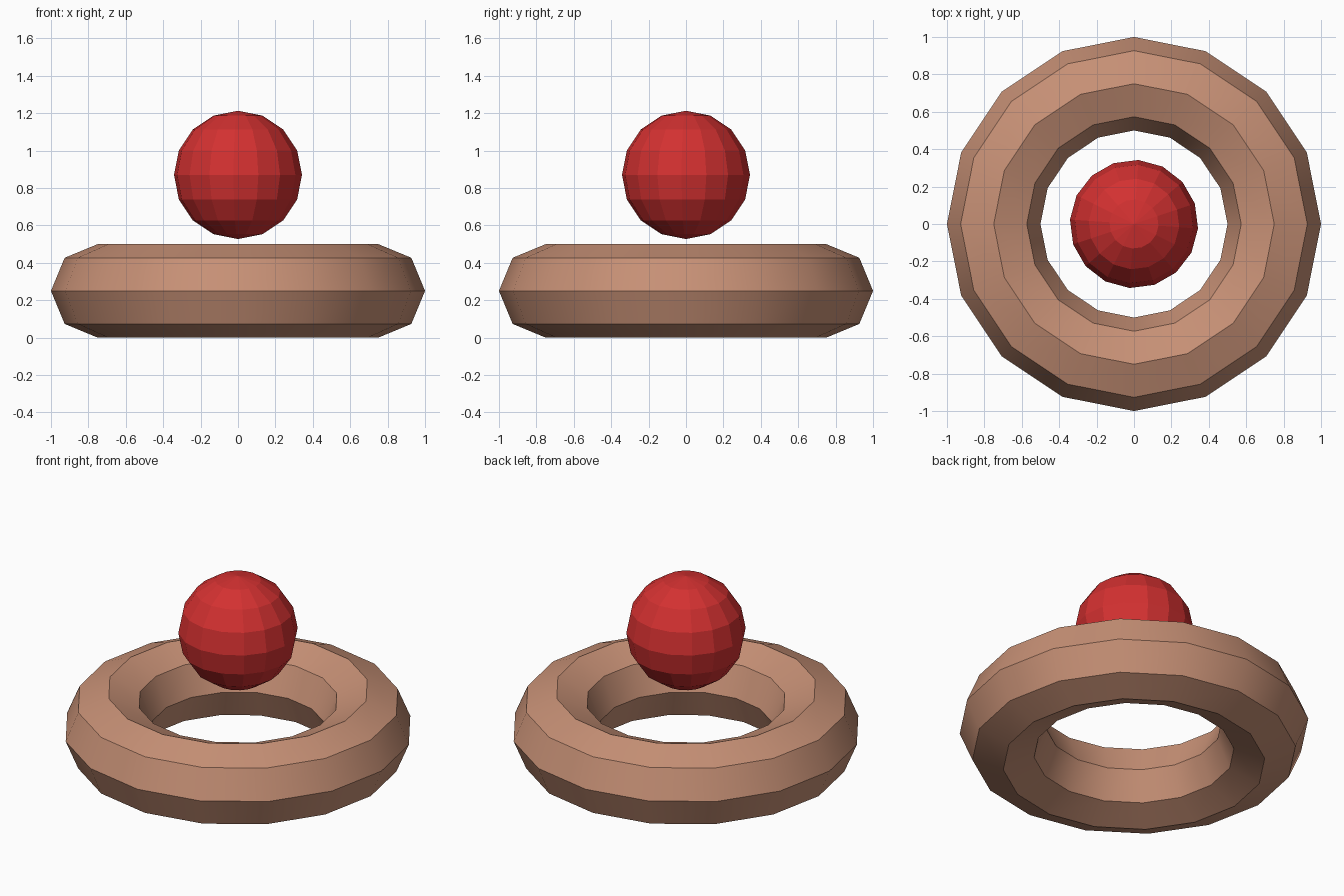
import bpy
import math

default_cube = bpy.data.objects.get("Cube")
if default_cube:
    bpy.data.objects.remove(default_cube, do_unlink=True)


def make_material(name, rgb):
    material = bpy.data.materials.new(name)
    material.use_nodes = True
    color = (*rgb, 1.0)
    material.diffuse_color = color
    material.node_tree.nodes["Principled BSDF"].inputs["Base Color"].default_value = color
    return material


def finish(name, material):
    part = bpy.context.object
    part.name = name
    part.data.name = name
    part.data.materials.append(material)
    return part


tan = make_material("warm tan", (0.57, 0.28, 0.18))
red = make_material("red", (0.65, 0.03, 0.03))

# Ring: octagonal cross-section, smooth around the hoop with sharp long edges
tube_radius = 0.25
bpy.ops.mesh.primitive_torus_add(
    major_segments=16, minor_segments=8,
    major_radius=0.75, minor_radius=tube_radius,
    location=(0, 0, tube_radius))
finish("ring", tan)
bpy.ops.object.shade_smooth_by_angle(angle=math.radians(30))

# Ball: faceted, floating above the hole and turned slightly
bpy.ops.mesh.primitive_uv_sphere_add(
    segments=16, ring_count=8, radius=0.343,
    location=(0, 0, 0.87), rotation=(0, 0, math.radians(-4)))
finish("ball", red)
bpy.ops.object.shade_flat()
